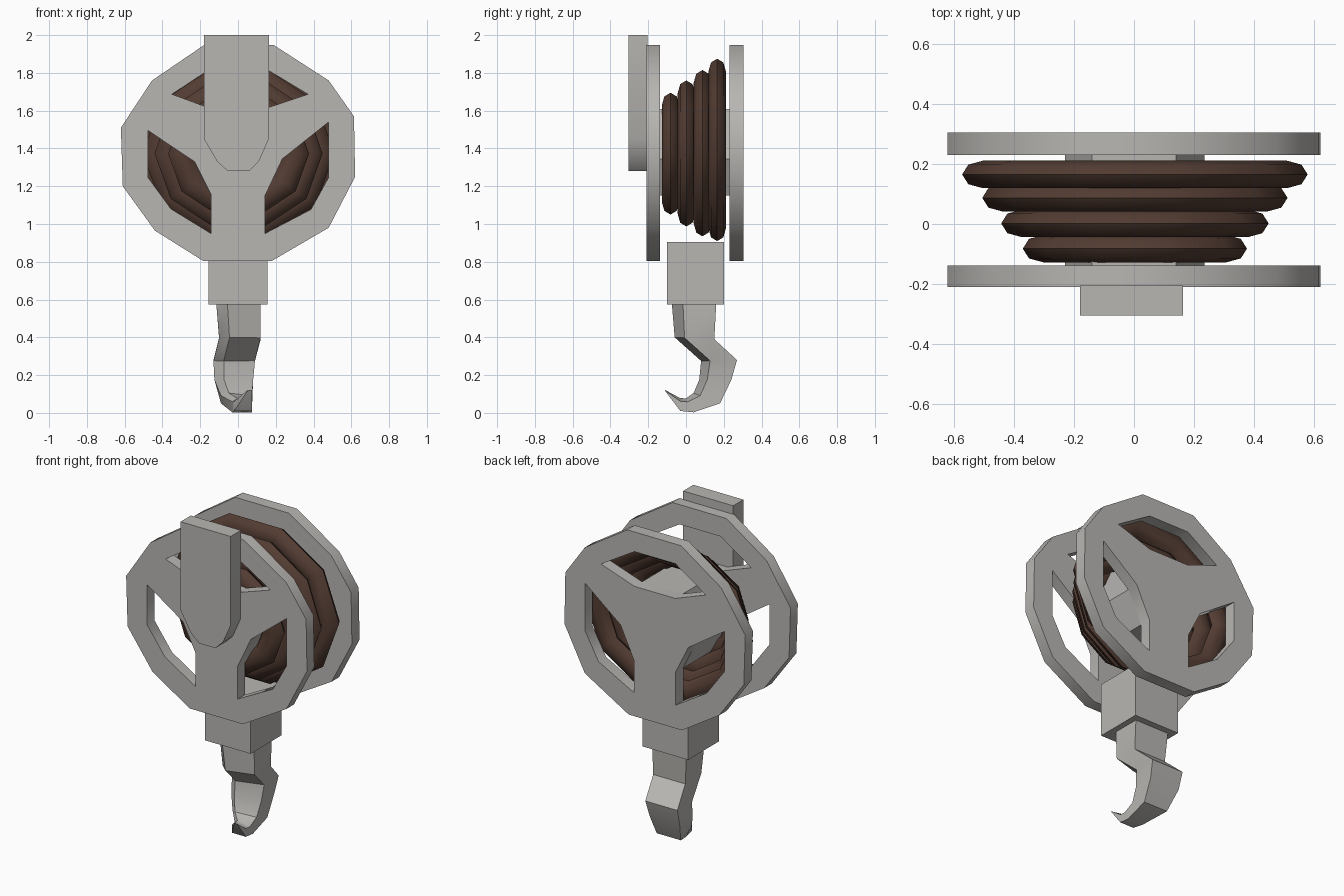
import bpy, bmesh, math

if "Cube" in bpy.data.objects:
    bpy.data.objects.remove(bpy.data.objects["Cube"])


def material(name, rgb):
    m = bpy.data.materials.new(name)
    m.diffuse_color = (*rgb, 1)
    m.use_nodes = True
    m.node_tree.nodes["Principled BSDF"].inputs["Base Color"].default_value = m.diffuse_color
    return m


STEEL = material("light_grey_metal", (0.48, 0.47, 0.45))
ROPE = material("brown_rope", (0.085, 0.045, 0.032))


def finish(name, bm, mat, angle):
    """Clean the bmesh and turn it into a shaded object."""
    bmesh.ops.remove_doubles(bm, verts=bm.verts, dist=0.0005)
    bmesh.ops.recalc_face_normals(bm, faces=bm.faces)
    me = bpy.data.meshes.new(name)
    bm.to_mesh(me)
    bm.free()
    me.materials.append(mat)
    ob = bpy.data.objects.new(name, me)
    bpy.context.collection.objects.link(ob)
    bpy.ops.object.select_all(action='DESELECT')
    ob.select_set(True)
    bpy.context.view_layer.objects.active = ob
    bpy.ops.object.shade_smooth_by_angle(angle=math.radians(angle))
    return ob


def slab(name, loops, y0, y1):
    """Extrude an x/z outline with optional holes from y0 to y1."""
    bm = bmesh.new()
    edges = []
    for loop in loops:
        vs = [bm.verts.new((x, y0, z)) for x, z in loop]
        edges += [bm.edges.new((vs[i - 1], vs[i])) for i in range(len(vs))]
    bmesh.ops.triangle_fill(bm, use_beauty=True, edges=edges)
    res = bmesh.ops.extrude_face_region(bm, geom=bm.faces[:], use_keep_orig=True)
    moved = [g for g in res["geom"] if isinstance(g, bmesh.types.BMVert)]
    bmesh.ops.translate(bm, verts=moved, vec=(0, y1 - y0, 0))
    return finish(name, bm, STEEL, 40)


# Spoked side discs: outer rim and three openings
rim = [(0.19, 1.947), (0.48, 1.76), (0.614, 1.57), (0.62, 1.25), (0.48, 0.98),
       (0.18, 0.805), (-0.185, 0.805), (-0.44, 0.965), (-0.61, 1.20),
       (-0.62, 1.51), (-0.455, 1.76), (-0.18, 1.947)]
hole_left = [(-0.477, 1.495), (-0.23, 1.33), (-0.143, 1.157),
             (-0.143, 0.95), (-0.355, 1.08), (-0.477, 1.247)]
hole_right = [(0.48, 1.54), (0.235, 1.345), (0.143, 1.15),
              (0.143, 0.95), (0.386, 1.077), (0.48, 1.247)]
hole_top = [(-0.35, 1.687), (-0.14, 1.825), (0.14, 1.825),
            (0.37, 1.687), (0.14, 1.61), (-0.14, 1.61)]
disc = [rim, hole_left, hole_right, hole_top]
slab("front_disc", disc, -0.21, -0.138)
slab("back_disc", disc, 0.23, 0.305)

# Hub joining the discs
slab("hub", [[(-0.14, 1.61), (0.14, 1.61), (0.235, 1.345), (0.143, 1.15),
              (-0.143, 1.15), (-0.23, 1.33)]], -0.14, 0.232)

# Hanging plate on the front
slab("hanger_plate", [[(-0.18, 2.0), (0.163, 2.0), (0.163, 1.45), (0.11, 1.33),
                       (0.058, 1.28), (-0.053, 1.28), (-0.11, 1.33),
                       (-0.18, 1.45)]], -0.305, -0.205)

# Block holding the hook
slab("hook_block", [[(-0.155, 0.905), (0.157, 0.905), (0.157, 0.573),
                     (-0.155, 0.573)]], -0.10, 0.20)


def rope_coil(name, y, rx, rz, cz, thick=0.07, sides=10, tube=8):
    """Oval ring of rope around the hub."""
    bm = bmesh.new()
    grid = []
    for i in range(sides):
        a = 2 * math.pi * i / sides
        ring = []
        for j in range(tube):
            b = 2 * math.pi * j / tube
            d = thick * (math.cos(b) - 1)
            ring.append(bm.verts.new((0.003 + (rx + d) * math.cos(a),
                                      y + 0.046 * math.sin(b),
                                      cz + (rz + d) * math.sin(a))))
        grid.append(ring)
    for i in range(sides):
        for j in range(tube):
            bm.faces.new((grid[i - 1][j - 1], grid[i][j - 1], grid[i][j], grid[i - 1][j]))
    return finish(name, bm, ROPE, 50)


for n, (y, rx, top, bottom) in enumerate([(-0.082, 0.373, 1.695, 1.05), (0.002, 0.445, 1.76, 0.987),
                                          (0.087, 0.508, 1.815, 0.935), (0.165, 0.575, 1.875, 0.91)]):
    rope_coil(f"rope_coil_{n + 1}", y, rx, (top - bottom) / 2 / 0.951, (top + bottom) / 2)

# Hook: stations of outer (y, z), inner ridge (y, z), left x, right x
stations = [((0.16, 0.58), (-0.075, 0.58), -0.115, 0.12),
            ((0.15, 0.39), (-0.06, 0.40), -0.10, 0.12),
            ((0.27, 0.28), (0.08, 0.275), -0.13, 0.09),
            ((0.24, 0.175), (0.07, 0.175), -0.125, 0.08),
            ((0.18, 0.05), (0.04, 0.105), -0.09, 0.075),
            ((0.04, 0.003), (0.0, 0.077), -0.03, 0.075),
            ((-0.03, 0.01), (-0.03, 0.078), -0.02, 0.075),
            ((-0.11, 0.115), (-0.113, 0.122), 0.05, 0.075)]
bm = bmesh.new()
rings = []
for (oy, oz), (iy, iz), xl, xr in stations:
    my, mz = iy + (oy - iy) * 0.25, iz + (oz - iz) * 0.25
    ridge = xl + (xr - xl) * 0.25
    pts = [(xl, oy, oz), (xr, oy, oz), (xr, my, mz), (ridge, iy, iz), (xl, my, mz)]
    rings.append([bm.verts.new(p) for p in pts])
for a, b in zip(rings, rings[1:]):
    for k in range(5):
        bm.faces.new((a[k - 1], a[k], b[k], b[k - 1]))
bm.faces.new(rings[0])
bm.faces.new(rings[-1])
finish("hook", bm, STEEL, 35)
